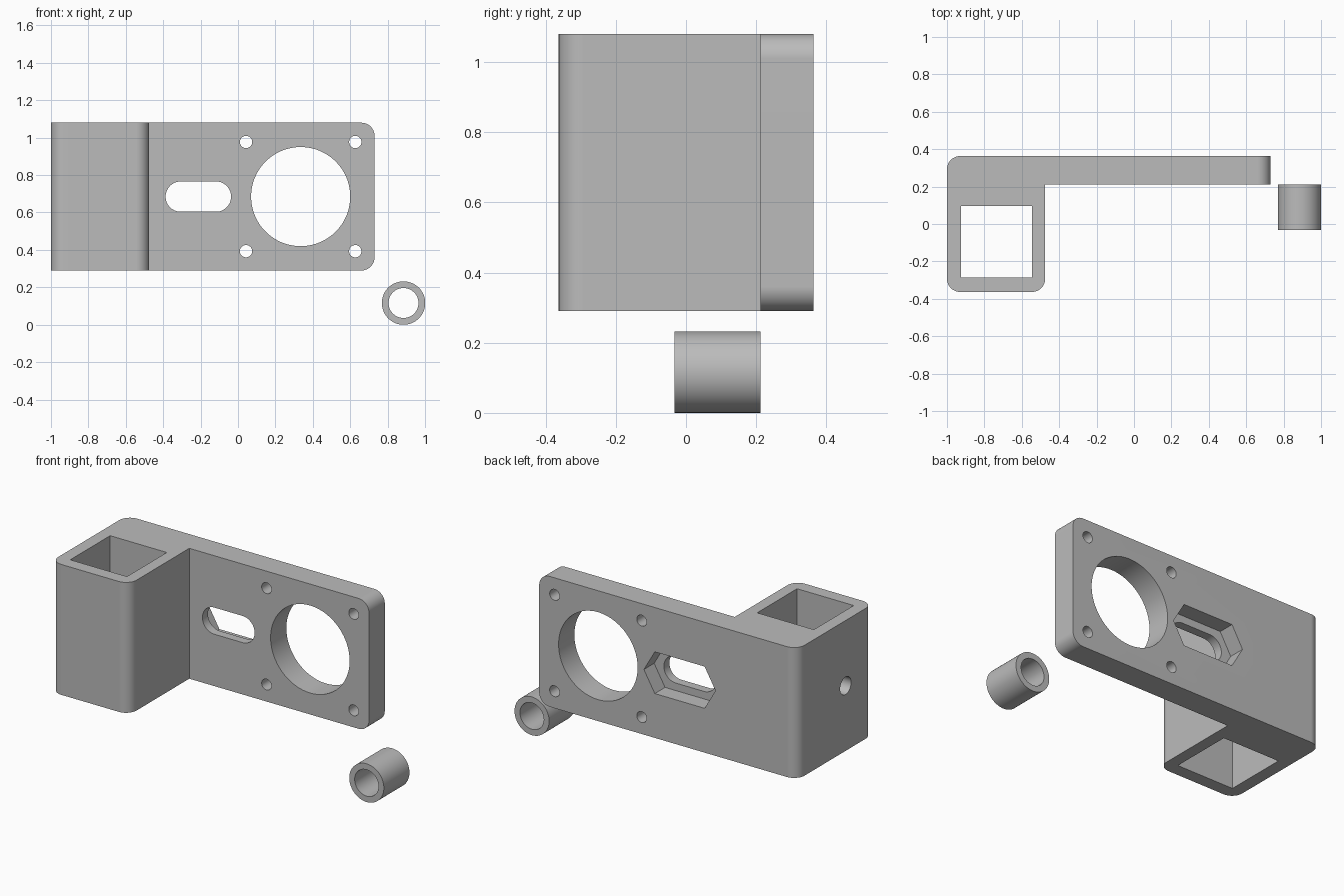
import bpy, bmesh, math
from mathutils import Vector

cube = bpy.data.objects.get("Cube")
if cube:
    bpy.data.objects.remove(cube, do_unlink=True)

grey = bpy.data.materials.new("plain grey")
grey.use_nodes = True
COLOUR = (0.5, 0.5, 0.5, 1)
grey.diffuse_color = COLOUR
grey.node_tree.nodes["Principled BSDF"].inputs["Base Color"].default_value = COLOUR

BOTTOM, TOP, MID = 0.29, 1.08, 0.685
BACK, PLATE_FRONT, FRONT = 0.363, 0.212, -0.363
END, INNER = 0.73, -0.475
RADIUS = 0.07


def place(axis, a, b, c):
    """Put profile point (a, b) at depth c along the axis."""
    return {"x": Vector((c, a, b)), "y": Vector((a, c, b)), "z": Vector((a, b, c))}[axis]


def prism(name, axis, points, low, high, round_edge=None):
    """Extrude a closed profile along an axis, rounding the edges picked."""
    bm = bmesh.new()
    face = bm.faces.new([bm.verts.new(place(axis, a, b, low)) for a, b in points])
    new = bmesh.ops.extrude_face_region(bm, geom=[face])["geom"]
    shift = place(axis, 0, 0, high - low)
    bmesh.ops.translate(bm, vec=shift, verts=[v for v in new if isinstance(v, bmesh.types.BMVert)])
    bmesh.ops.recalc_face_normals(bm, faces=bm.faces)
    if round_edge:
        edges = [e for e in bm.edges if round_edge(e)]
        bmesh.ops.bevel(bm, geom=edges, offset=RADIUS, offset_type='OFFSET',
                        segments=10, profile=0.5, affect='EDGES')
    mesh = bpy.data.meshes.new(name)
    bm.to_mesh(mesh)
    bm.free()
    mesh.materials.append(grey)
    obj = bpy.data.objects.new(name, mesh)
    bpy.context.collection.objects.link(obj)
    return obj


def ring(a, b, r, sides=64, stretch=0.0):
    """Circle or polygon, its halves pulled apart sideways by stretch."""
    points = []
    for i in range(sides):
        t = math.tau * (i + (0.5 if sides > 6 else 0)) / sides
        c = math.cos(t)
        points.append((a + r * c + math.copysign(stretch, c), b + r * math.sin(t)))
    return points


def rect(a0, a1, b0, b1):
    return [(a0, b0), (a1, b0), (a1, b1), (a0, b1)]


def finish(obj, cutters):
    """Cut the openings, keep the result and shade it smoothly."""
    for cutter in cutters:
        cutter.hide_render = True
        mod = obj.modifiers.new("cut", 'BOOLEAN')
        mod.operation, mod.solver, mod.object = 'DIFFERENCE', 'EXACT', cutter
    graph = bpy.context.evaluated_depsgraph_get()
    mesh = bpy.data.meshes.new_from_object(obj.evaluated_get(graph))
    obj.modifiers.clear()
    obj.data = mesh
    for cutter in cutters:
        bpy.data.objects.remove(cutter, do_unlink=True)
    bpy.ops.object.select_all(action='DESELECT')
    obj.select_set(True)
    bpy.context.view_layer.objects.active = obj
    bpy.ops.object.shade_smooth_by_angle(angle=math.radians(30))
    obj.modifiers.new("flat faces", 'WEIGHTED_NORMAL').keep_sharp = True


def bracket_round(edge):
    """Outer upright corners of the sleeve and the plate's end corners."""
    a, b = (v.co for v in edge.verts)
    along = b - a
    if abs(along.z) > 0.1:
        return a.x < END - 0.01 and not (abs(a.x - INNER) < 0.01 and a.y > 0)
    return abs(along.y) > 0.1 and abs(a.x - END) < 0.01


# Bracket: square sleeve with a mounting plate along its back
outline = [(-1, FRONT), (INNER, FRONT), (INNER, PLATE_FRONT),
           (END, PLATE_FRONT), (END, BACK), (-1, BACK)]
bracket = prism("bracket", "z", outline, BOTTOM, TOP, bracket_round)

# Openings: sleeve bore, side screw hole, large round hole, slot, nut pocket
cutters = [
    prism("sleeve_bore", "z", rect(-0.925, -0.545, -0.285, 0.097), 0.2, 1.2),
    prism("side_hole", "x", ring(-0.1, MID, 0.053, 32), -1.1, -0.8),
    prism("large_hole", "y", ring(0.335, MID, 0.265, 96), 0.15, 0.45),
    prism("slot", "y", ring(-0.212, MID, 0.081, 64, 0.094), 0.15, 0.45),
    prism("nut_pocket", "y", ring(-0.212, MID, 0.146, 6, 0.094), 0.265, 0.45),
]
# Four screw holes around the large hole
for dx in (-0.292, 0.292):
    for dz in (-0.292, 0.292):
        cutters.append(prism("screw_hole", "y", ring(0.335 + dx, MID + dz, 0.033, 32), 0.15, 0.45))
finish(bracket, cutters)

# Loose spacer tube
spacer = prism("spacer", "y", ring(0.885, 0.116, 0.116), -0.033, 0.212)
finish(spacer, [prism("spacer_bore", "y", ring(0.885, 0.116, 0.08), -0.1, 0.3)])
